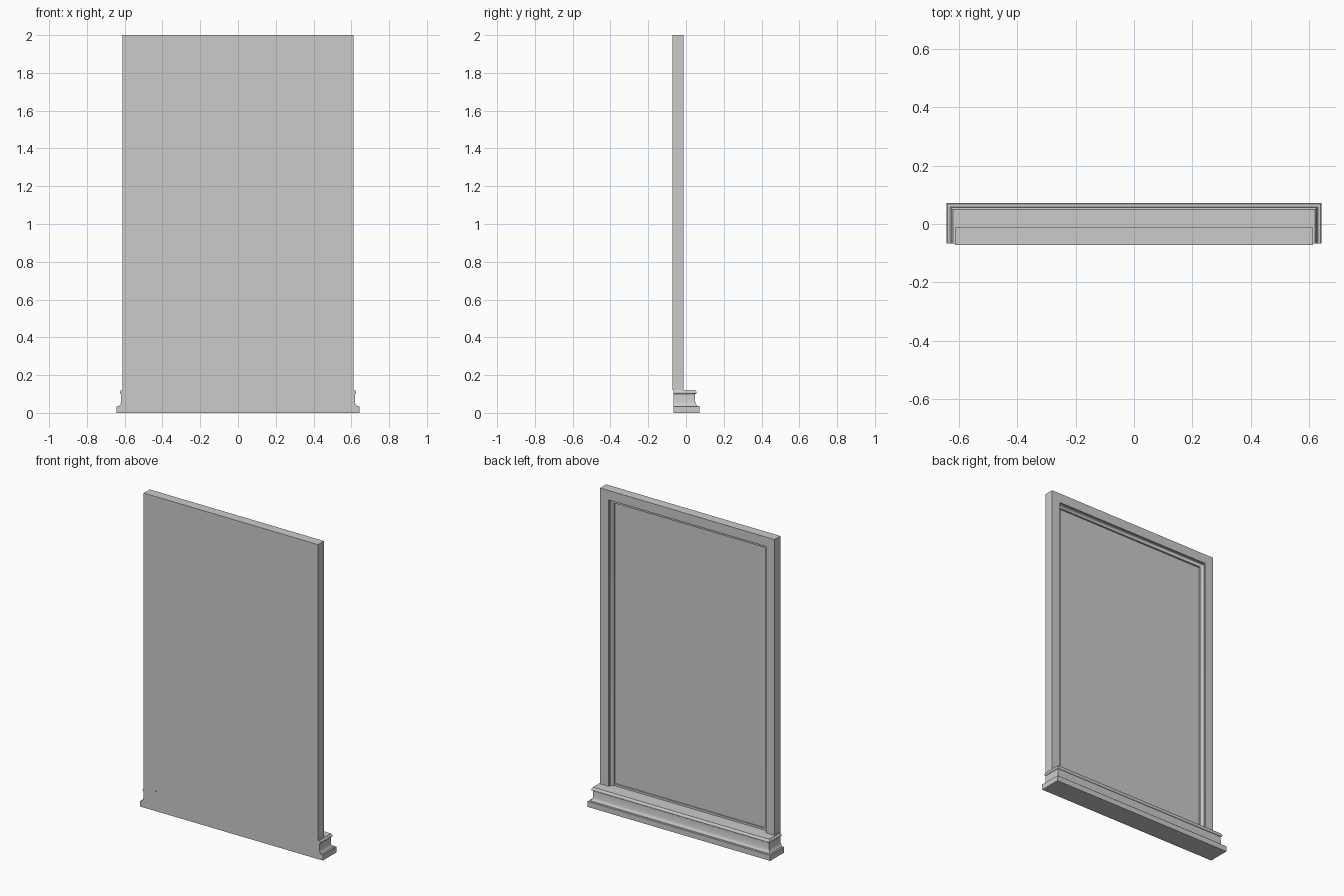
import bpy, bmesh, math

if "Cube" in bpy.data.objects:
    bpy.data.objects.remove(bpy.data.objects["Cube"])

HALF_W, TOP, SILL = 0.612, 2.0, 0.122
FRONT, FACE = -0.072, -0.012      # y of the flat front and of the frame face


def finish(name, bm):
    bmesh.ops.recalc_face_normals(bm, faces=bm.faces)
    me = bpy.data.meshes.new(name)
    bm.to_mesh(me)
    bm.free()
    ob = bpy.data.objects.new(name, me)
    bpy.context.collection.objects.link(ob)
    bpy.ops.object.select_all(action='DESELECT')
    ob.select_set(True)
    bpy.context.view_layer.objects.active = ob
    bpy.ops.object.shade_smooth_by_angle(angle=math.radians(40))
    return ob


def box(name, x0, x1, y0, y1, z0, z1):
    bm = bmesh.new()
    bmesh.ops.create_cube(bm, size=1)
    for v in bm.verts:
        v.co.x = x1 if v.co.x > 0 else x0
        v.co.y = y1 if v.co.y > 0 else y0
        v.co.z = z1 if v.co.z > 0 else z0
    return finish(name, bm)


def arc(cx, cy, r, a0, a1, n=6):
    return [(cx + r * math.cos(math.radians(a0 + (a1 - a0) * i / n)),
             cy + r * math.sin(math.radians(a0 + (a1 - a0) * i / n)))
            for i in range(n + 1)]


# Base: moulded on both sides and the back, flat across the front
profile = [(0.030, 0.0), (0.030, 0.034), (0.027, 0.037), (0.017, 0.037)]
profile += [(0.014, 0.041), (0.010, 0.047), (0.007, 0.056), (0.006, 0.098)]
profile += arc(0.006, 0.108, 0.008, -90, 60)
profile += [(0.007, SILL), (-0.004, SILL)]
bm = bmesh.new()
rings = []
for off, z in profile:
    x, back = HALF_W + off, 0.042 + off
    rings.append([bm.verts.new(p) for p in
                  [(-x, -0.066, z), (x, -0.066, z), (x, back, z), (-x, back, z)]])
for a, b in zip(rings, rings[1:]):
    for i in range(4):
        j = (i + 1) % 4
        bm.faces.new((a[i], a[j], b[j], b[i]))
bm.faces.new(rings[0])
bm.faces.new(rings[-1])
finish("moulded_base", bm)

# Frame: two stiles and a top rail with a stepped inner moulding, mitred corners
section = [(0, FRONT), (0, FACE), (0.060, FACE), (0.060, FACE - 0.008)]
section += [(0.064, FACE - 0.008)]
section += arc(0.076, FACE - 0.010, 0.012, 180, 270, 5)
section += [(0.082, FACE - 0.022), (0.082, FRONT)]
bm = bmesh.new()
rows = []
for d, y in section:
    x = HALF_W - d
    rows.append([bm.verts.new(p) for p in
                 [(-x, y, SILL), (-x, y, TOP - d), (x, y, TOP - d), (x, y, SILL)]])
for k, a in enumerate(rows):
    b = rows[(k + 1) % len(rows)]
    for i in range(3):
        bm.faces.new((a[i], a[i + 1], b[i + 1], b[i]))
for end in (0, 3):
    bm.faces.new([r[end] for r in rows])
finish("frame", bm)

# Recessed panel, flush with the frame on the front
inner = HALF_W - 0.082
box("panel", -inner, inner, FRONT, -0.045, 0.135, TOP - 0.082)

# Narrow rail closing the gap between panel and base
box("bottom_rail", -inner, inner, -0.066, -0.038, SILL, 0.135)
